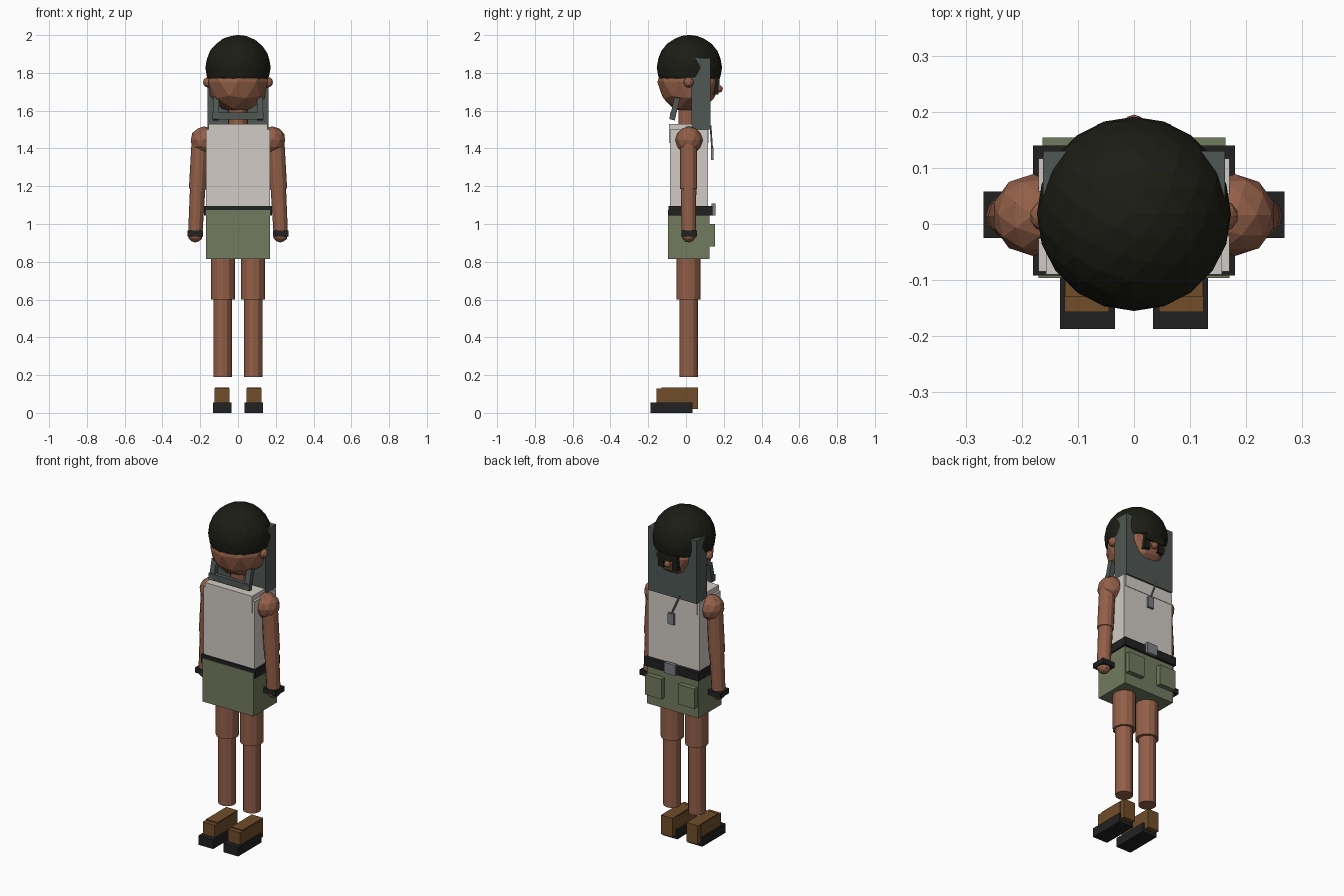
import bpy, bmesh
from mathutils import Vector

if "Cube" in bpy.data.objects:
    bpy.data.objects.remove(bpy.data.objects["Cube"])


def mat(name, r, g, b):
    m = bpy.data.materials.new(name)
    m.diffuse_color = [(c / 255) ** 2.2 for c in (r, g, b)] + [1]
    m.use_nodes = True
    m.node_tree.nodes["Principled BSDF"].inputs["Base Color"].default_value = m.diffuse_color
    return m


SKIN = mat("skin", 146, 96, 74)
HAIR = mat("hair", 34, 34, 28)
SHIRT = mat("shirt", 208, 202, 195)
GREEN = mat("shorts", 114, 122, 96)
BLACK = mat("black", 38, 38, 38)
BROWN = mat("leather", 112, 78, 46)
SLATE = mat("slate", 80, 88, 84)
METAL = mat("metal", 125, 127, 132)


def add(name, bm, m):
    me = bpy.data.meshes.new(name)
    bmesh.ops.recalc_face_normals(bm, faces=bm.faces)
    bm.to_mesh(me)
    bm.free()
    me.materials.append(m)
    ob = bpy.data.objects.new(name, me)
    bpy.context.collection.objects.link(ob)
    return ob


def box(name, lo, hi, m, tilt=0):
    lo, hi = Vector(lo), Vector(hi)
    bm = bmesh.new()
    bmesh.ops.create_cube(bm, size=1)
    bmesh.ops.scale(bm, vec=hi - lo, verts=bm.verts)
    ob = add(name, bm, m)
    ob.location = (lo + hi) / 2
    ob.rotation_euler.x = tilt
    return ob


def ball(name, loc, r, m, sub=2, cut=None):
    bm = bmesh.new()
    bmesh.ops.create_icosphere(bm, subdivisions=sub, radius=r)
    if cut is not None:
        bmesh.ops.bisect_plane(bm, geom=bm.verts[:] + bm.edges[:] + bm.faces[:],
                               plane_co=(0, 0, cut - loc[2]), plane_no=(0, 0, -1),
                               clear_outer=True)
        bmesh.ops.holes_fill(bm, edges=[e for e in bm.edges if e.is_boundary])
    ob = add(name, bm, m)
    ob.location = loc
    return ob


def rod(name, a, b, r1, m, r2=None, sides=12):
    a, b = Vector(a), Vector(b)
    bm = bmesh.new()
    bmesh.ops.create_cone(bm, cap_ends=True, segments=sides, radius1=r1,
                          radius2=r1 if r2 is None else r2, depth=(b - a).length)
    ob = add(name, bm, m)
    ob.location = (a + b) / 2
    ob.rotation_euler = (b - a).to_track_quat('Z', 'Y').to_euler()
    return ob


def span(name, s, x0, x1, y, z, m, tilt=0):
    """Box between x0 and x1 on side s."""
    a, b = sorted((s * x0, s * x1))
    return box(name, (a, y[0], z[0]), (b, y[1], z[1]), m, tilt)


Y = 0.014

# head, hair and face
ball("head", (0, Y, 1.752), 0.165, SKIN)
ball("hair", (0, 0.018, 1.828), 0.173, HAIR, 3, 1.77)
rod("neck", (0, 0.01, 1.48), (0, 0.01, 1.64), 0.05, SKIN)
ball("nose", (0, 0.175, 1.715), 0.02, SKIN, 2)
box("brow", (-0.065, 0.15, 1.735), (0.065, 0.178, 1.775), HAIR)

# hood slab behind the head and collar bar
box("hood", (-0.162, 0.03, 1.5), (0.162, 0.13, 1.88), SLATE)
box("collar_bar", (-0.135, -0.085, 1.552), (0.135, -0.06, 1.59), SLATE)

# torso
box("shirt", (-0.17, -0.085, 1.08), (0.17, 0.117, 1.5), SHIRT)
box("shirt_yoke", (-0.157, -0.09, 1.43), (0.157, 0.12, 1.53), SHIRT)
box("belt", (-0.18, -0.092, 1.045), (0.18, 0.14, 1.095), BLACK)
box("buckle", (-0.036, 0.135, 1.045), (0.036, 0.155, 1.108), METAL)
box("shorts", (-0.17, -0.096, 0.815), (0.17, 0.125, 1.075), GREEN)

# pendant
rod("pendant_cord", (-0.05, 0.13, 1.52), (0, 0.138, 1.4), 0.005, METAL, sides=6)
box("pendant", (-0.02, 0.132, 1.34), (0.02, 0.145, 1.405), METAL)

for s, side in ((-1, "left"), (1, "right")):
    def n(part):
        return side + "_" + part

    # head details
    ball(n("ear"), (s * 0.158, Y, 1.75), 0.028, SKIN)
    span(n("lens"), s, 0.028, 0.065, (0.14, 0.172), (1.685, 1.745), HAIR)
    span(n("collar_post"), s, 0.1, 0.132, (-0.075, -0.045), (1.55, 1.67), SLATE, -0.24)

    # arm
    ball(n("shoulder"), (s * 0.18, 0.016, 1.444), 0.073, SKIN)
    rod(n("upper_arm"), (s * 0.2, Y, 1.45), (s * 0.215, Y, 1.185), 0.045, SKIN, 0.045)
    rod(n("forearm"), (s * 0.212, Y, 1.22), (s * 0.226, Y, 0.95), 0.041, SKIN, 0.038)
    span(n("wrist_band"), s, 0.186, 0.268, (-0.025, 0.058), (0.935, 0.965), BLACK)
    ball(n("hand"), (s * 0.225, Y, 0.942), 0.04, SKIN)

    # leg
    span(n("pocket"), s, 0.055, 0.163, (0.12, 0.154), (0.88, 1.0), GREEN)
    rod(n("thigh"), (s * 0.08, Y, 0.6), (s * 0.08, Y, 0.9), 0.064, SKIN)
    rod(n("shin"), (s * 0.082, Y, 0.19), (s * 0.082, Y, 0.65), 0.049, SKIN)

    # shoe
    span(n("shoe"), s, 0.047, 0.122, (-0.13, 0.063), (0.02, 0.134), BROWN)
    span(n("shoe_toe"), s, 0.045, 0.124, (-0.157, 0.03), (0.03, 0.128), BROWN)
    span(n("sole"), s, 0.034, 0.132, (-0.187, 0.034), (0, 0.055), BLACK)
